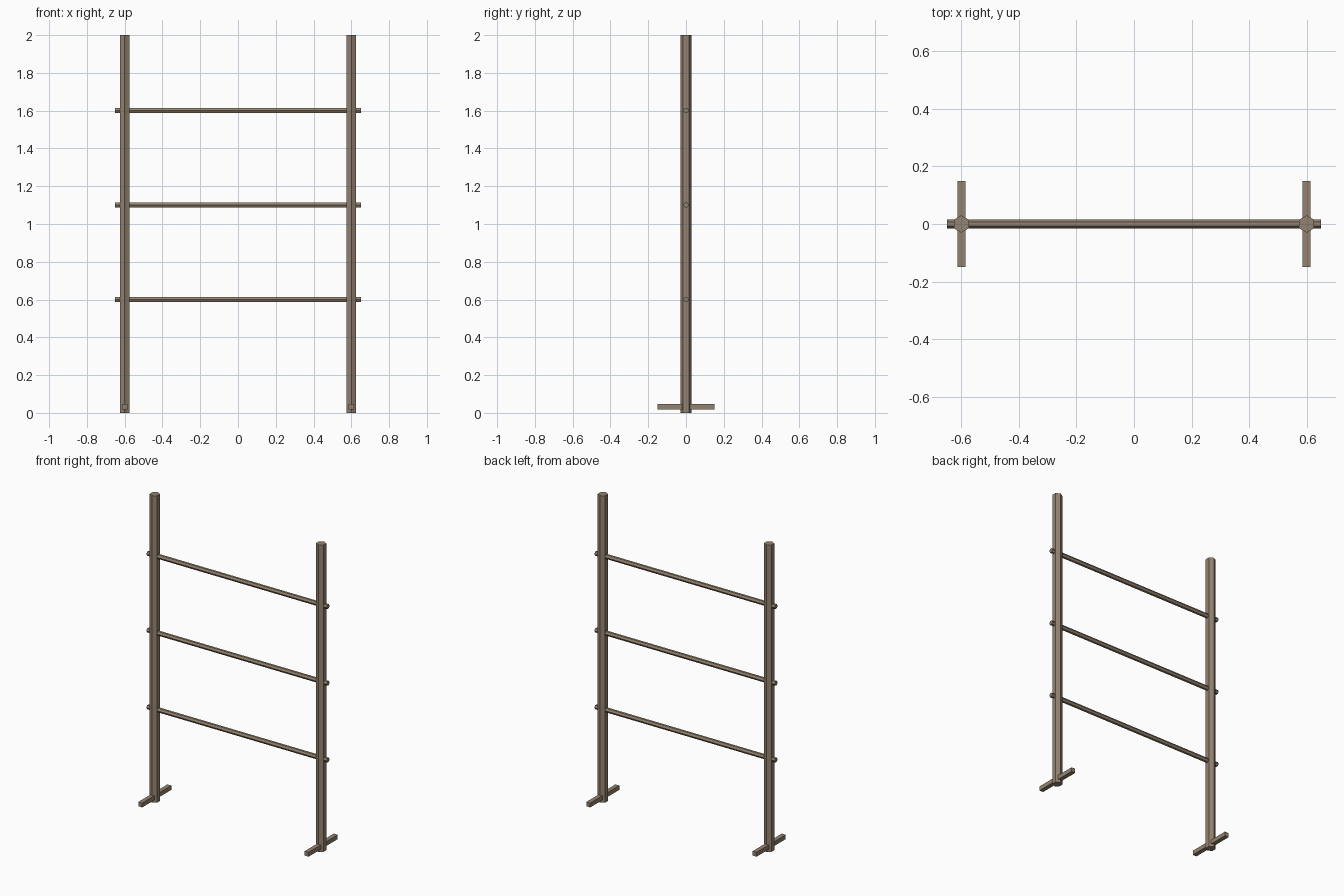
import bpy
from math import radians

cube = bpy.data.objects.get("Cube")
if cube:
    bpy.data.objects.remove(cube, do_unlink=True)

# Weathered wood
wood = bpy.data.materials.new("weathered_wood")
wood.use_nodes = True
colour = (0.30, 0.23, 0.16, 1)
wood.diffuse_color = colour
wood.node_tree.nodes["Principled BSDF"].inputs["Base Color"].default_value = colour


def pole(name, sides, radius, length, location, rotation=(0, 0, 0)):
    """Low-poly wooden pole, running along z before rotation."""
    bpy.ops.mesh.primitive_cylinder_add(vertices=sides, radius=radius, depth=length,
                                        location=location, rotation=rotation)
    obj = bpy.context.object
    obj.name = name
    obj.data.materials.append(wood)
    bpy.ops.object.transform_apply(location=False, rotation=True, scale=False)
    bpy.ops.object.shade_flat()
    return obj


# Upright posts, each with a square foot running front to back
for side, x in (("left", 0.6), ("right", -0.6)):
    pole(f"{side}_post", 6, 0.03, 2, (x, 0, 1))
    foot = pole(f"{side}_foot", 4, 0.02, 0.3, (x, 0, 0.032), (radians(90), 0, 0))
    # Turn the square section so its faces lie flat
    foot.rotation_euler.y = radians(45)

# Horizontal rungs through both posts
for name, z in (("lower", 0.6), ("middle", 1.1), ("upper", 1.6)):
    pole(f"{name}_rung", 6, 0.015, 1.3, (0, 0, z), (0, radians(90), 0))
